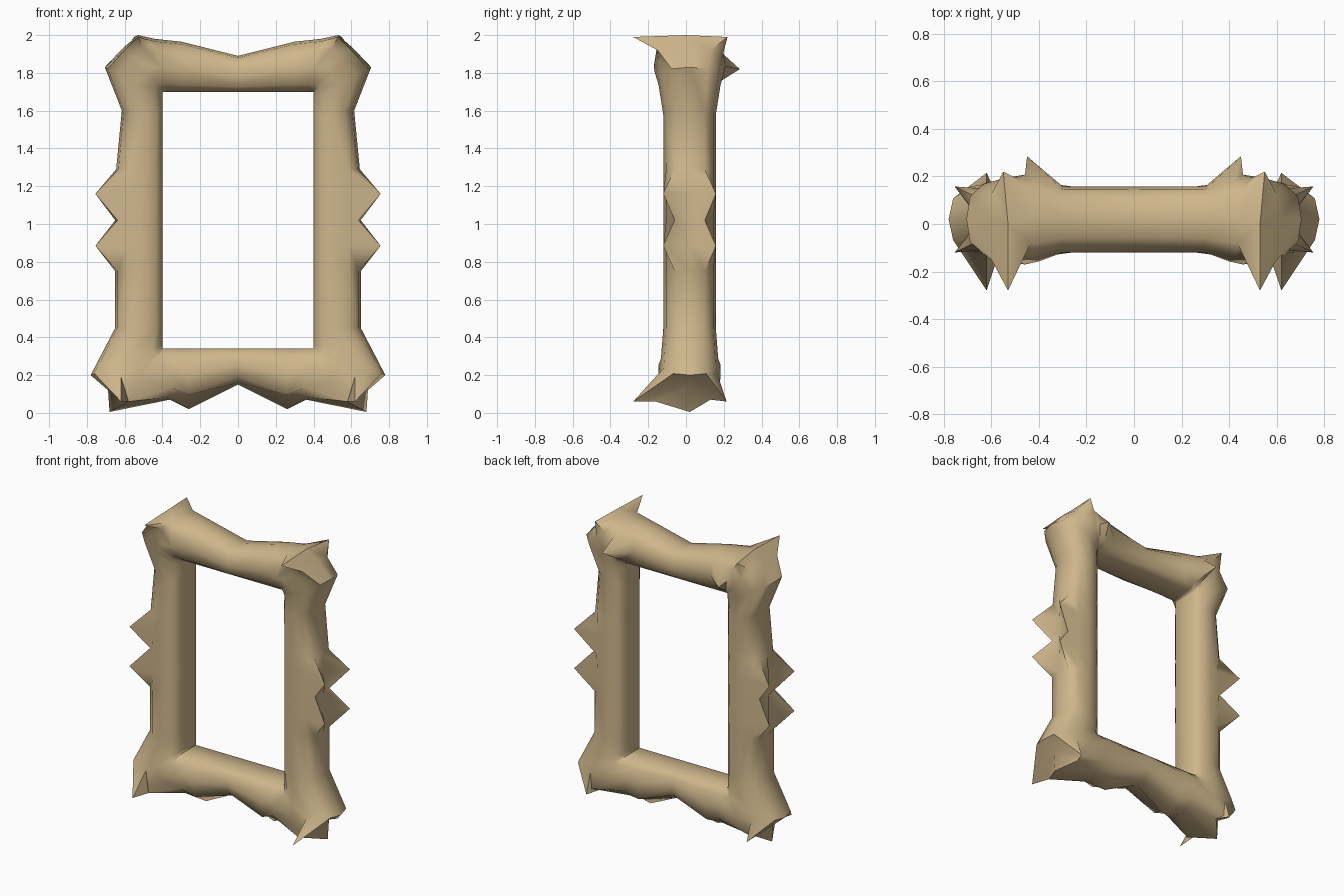
import bpy, bmesh, math

if "Cube" in bpy.data.objects:
    bpy.data.objects.remove(bpy.data.objects["Cube"])

# Tube cross-section: (fraction from opening to outer rim, y)
section = [(0, -.06), (.14, -.105), (.45, -.12), (.76, -.105), (.95, -.06), (1, .02),
           (.95, .10), (.76, .145), (.45, .158), (.14, .145), (0, .11)]

# Right half, from top centre to bottom centre: inner x, z, outer x, z, depth factor
stations = [
    (0, 1.70, 0, 1.89, 1), (.30, 1.70, .30, 1.965, 1), (.37, 1.70, .44, 1.98, 1.3),
    (.40, 1.70, .53, 2.0, 1.4), (.40, 1.69, .61, 1.93, 1.35), (.40, 1.66, .705, 1.83, 1.2),
    (.40, 1.56, .615, 1.60, 1),
    (.40, 1.29, .645, 1.29, 1), (.40, 1.16, .64, 1.16, 1), (.40, 1.02, .65, 1.02, 1),
    (.40, .885, .64, .885, 1), (.40, .75, .65, .75, 1),
    (.40, .45, .65, .45, 1), (.40, .36, .78, .20, 1.1), (.40, .34, .69, .15, 1.2),
    (.39, .34, .68, .005, 1.2), (.35, .34, .36, .07, 1.1),
    (.26, .34, .26, .02, 1), (0, .34, 0, .15, 1)]

# Points pulled out into thorns: (station, section index) -> position
thorns = {
    (3, 4): (.53, -.28, 1.99), (3, 6): (.55, .22, 1.99), (2, 8): (.45, .285, 1.82),
    (3, 5): (.53, .0, 2.0), (4, 4): (.60, -.15, 1.92),
    (8, 4): (.755, -.12, 1.16), (8, 6): (.755, .158, 1.16),
    (10, 4): (.755, -.12, .885), (10, 6): (.755, .158, .885),
    (14, 4): (.62, -.28, .06), (14, 6): (.62, .215, .06),
    (15, 4): (.58, -.16, .06), (15, 6): (.58, .13, .07),
    (17, 4): (.26, -.05, .09), (17, 6): (.26, .10, .08)}

bm = bmesh.new()
rings = []
for i, (ix, iz, ox, oz, d) in enumerate(stations):
    ring = []
    for k, (t, y) in enumerate(section):
        # only the outer body swells at the corners
        s = 1 + (d - 1) * min(1, t * 2)
        p = (ix + (ox - ix) * t, .02 + (y - .02) * s, iz + (oz - iz) * t)
        ring.append(bm.verts.new(thorns.get((i, k), p)))
    rings.append(ring)
n = len(section)
for a, b in zip(rings, rings[1:]):
    for k in range(n):
        m = (k + 1) % n
        bm.faces.new((a[k], a[m], b[m], b[k]))
bmesh.ops.remove_doubles(bm, verts=bm.verts, dist=.0005)
bmesh.ops.recalc_face_normals(bm, faces=bm.faces)

# Thorny picture frame, mirrored left to right
mesh = bpy.data.meshes.new("thorny_frame")
bm.to_mesh(mesh)
bm.free()
frame = bpy.data.objects.new("thorny_frame", mesh)
bpy.context.collection.objects.link(frame)
mat = bpy.data.materials.new("tan_wood")
mat.diffuse_color = (.62, .47, .26, 1)
mat.use_nodes = True
mat.node_tree.nodes["Principled BSDF"].inputs["Base Color"].default_value = mat.diffuse_color
mesh.materials.append(mat)
bpy.context.view_layer.objects.active = frame
frame.select_set(True)
mirror = frame.modifiers.new("mirror", 'MIRROR')
mirror.use_clip = True
mirror.merge_threshold = .001
bpy.ops.object.modifier_apply(modifier="mirror")

# Make normals consistently outward after the open half is closed
bm = bmesh.new()
bm.from_mesh(mesh)
bmesh.ops.recalc_face_normals(bm, faces=bm.faces)
bm.to_mesh(mesh)
bm.free()
bpy.ops.object.shade_smooth_by_angle(angle=math.radians(60))
